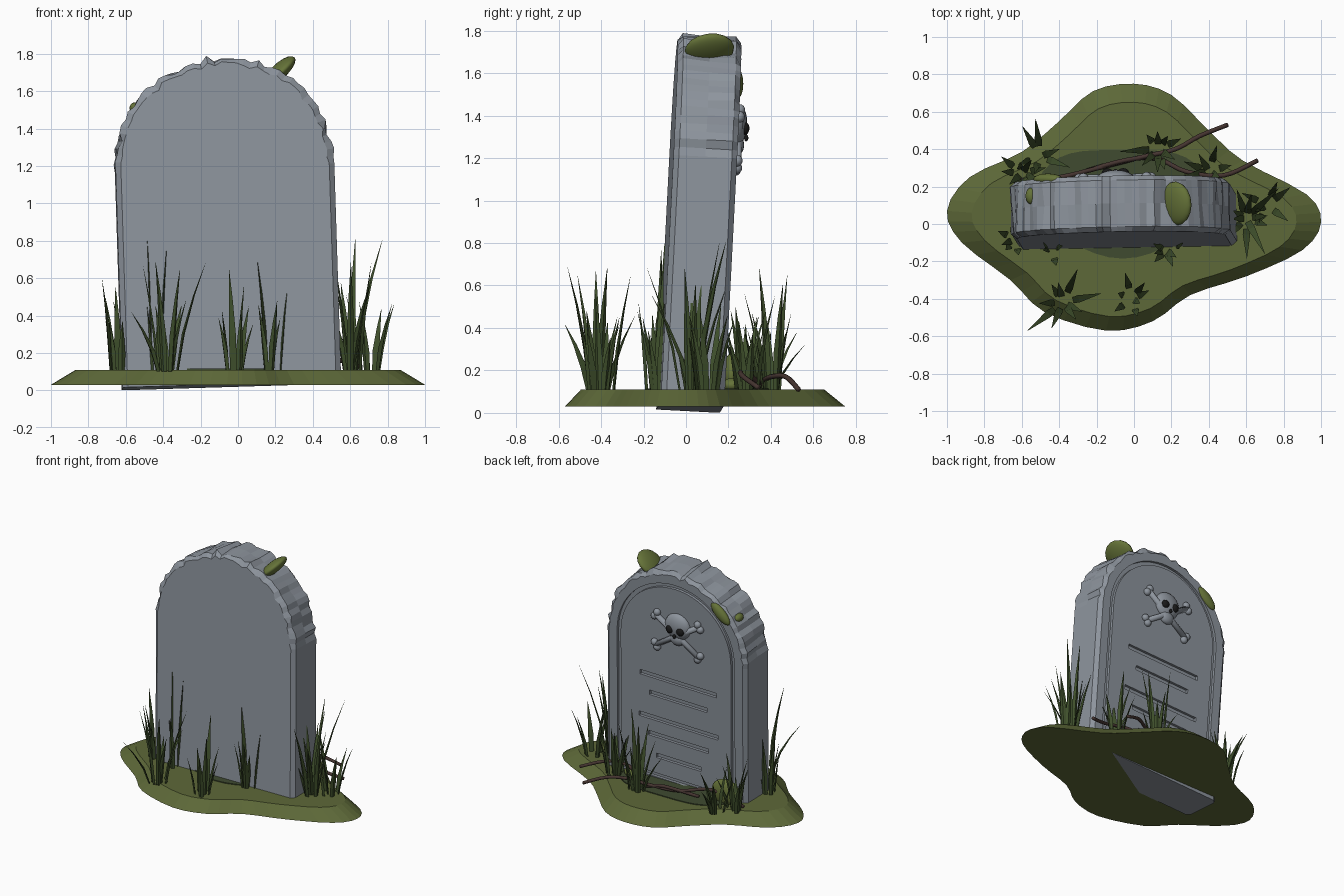
import bpy, bmesh, math, random
from mathutils import Matrix, Vector

if "Cube" in bpy.data.objects:
    bpy.data.objects.remove(bpy.data.objects["Cube"])

random.seed(7)
rad = math.radians


def material(name, rgb):
    m = bpy.data.materials.new(name)
    m.diffuse_color = (*rgb, 1)
    m.use_nodes = True
    m.node_tree.nodes["Principled BSDF"].inputs["Base Color"].default_value = m.diffuse_color
    return m


MOSS = material("moss", (0.13, 0.17, 0.04))
TURF = material("turf", (0.11, 0.14, 0.04))
SOIL = material("dark_turf", (0.05, 0.07, 0.03))
BLADE = material("grass", (0.05, 0.08, 0.025))
VINE = material("vine", (0.06, 0.035, 0.03))
DARK = material("dark", (0.01, 0.01, 0.01))
STONE = material("stone", (0.27, 0.30, 0.34))

# Everything carved on the stone shares its lean
LEAN = (Matrix.Translation((-0.035, 0.02, 0.026)) @ Matrix.Rotation(rad(1), 4, 'Z')
        @ Matrix.Rotation(rad(-3), 4, 'X') @ Matrix.Rotation(rad(-1.75), 4, 'Y'))


def finish(name, bm, mat=None, matrix=None, smooth=False):
    bmesh.ops.recalc_face_normals(bm, faces=bm.faces)
    me = bpy.data.meshes.new(name)
    bm.to_mesh(me)
    bm.free()
    ob = bpy.data.objects.new(name, me)
    bpy.context.collection.objects.link(ob)
    if mat:
        me.materials.append(mat)
    if matrix:
        ob.matrix_world = matrix
    if smooth:
        for p in me.polygons:
            p.use_smooth = True
    return ob


def loft(bm, rings, closed=False):
    """Bridge vertex rings; cap the ends, or close the loop of rings."""
    vs = [[bm.verts.new(p) for p in r] for r in rings]
    n, m = len(vs[0]), len(vs)
    for a in range(m if closed else m - 1):
        for i in range(n):
            j, b = (i + 1) % n, (a + 1) % m
            bm.faces.new((vs[a][i], vs[a][j], vs[b][j], vs[b][i]))
    if not closed:
        bm.faces.new(vs[0])
        bm.faces.new(vs[-1])


def arch(w, y, bottom, spring, n, jitter=None):
    pts = [(-w, y, bottom)]
    for i in range(n + 1):
        a = math.pi * (1 - i / n)
        r = w - (jitter[i] if jitter else 0)
        pts.append((r * math.cos(a), y, spring + r * math.sin(a)))
    return pts + [(w, y, bottom)]


def ellipsoid(name, loc, size, mat, rot=(0, 0, 0), base=Matrix()):
    bm = bmesh.new()
    bmesh.ops.create_uvsphere(bm, u_segments=16, v_segments=10, radius=1)
    m = Matrix.Translation(loc)
    for a, ax in zip(rot, 'XYZ'):
        m = m @ Matrix.Rotation(rad(a), 4, ax)
    return finish(name, bm, mat, base @ m @ Matrix.Diagonal((*size, 1)), True)


def box(bm, loc, size):
    bmesh.ops.create_cube(bm, size=1, matrix=Matrix.Translation(loc) @ Matrix.Diagonal((*size, 1)))


# Headstone: slab with a chipped arch
N = 46
chips = [random.uniform(-0.006, 0.016) for _ in range(N + 1)]
rings = []
for y, inset, wob in ((-0.15, 0.028, 0.006), (-0.125, 0, 0.014), (0.0, 0, 0.004),
                      (0.125, 0, 0.014), (0.15, 0.028, 0.006)):
    jit = [c + random.uniform(-wob, wob) for c in chips]
    jit[0] = jit[-1] = 0
    rings.append(arch(0.585 - inset, y, 0, 1.165, N, jit))
bm = bmesh.new()
loft(bm, rings)
stone = finish("headstone", bm, STONE, LEAN)

# Carved border groove and blank inscription slots
bm = bmesh.new()
loft(bm, [arch(w, y, b, 1.165, 32) for w, y, b in
          ((0.46, 0.13, 0.13), (0.49, 0.13, 0.10), (0.49, 0.2, 0.10), (0.46, 0.2, 0.13))], closed=True)
groove = finish("groove_cutter", bm, None, LEAN)
bm = bmesh.new()
for z, w in ((0.89, 0.64), (0.75, 0.48), (0.56, 0.66), (0.43, 0.5), (0.27, 0.37)):
    box(bm, (-0.02, 0.18, z), (w, 0.1, 0.035))
slots = finish("slot_cutter", bm, None, LEAN)
bpy.context.view_layer.objects.active = stone
for cutter in (groove, slots):
    cutter.hide_render = True
    mod = stone.modifiers.new("carve", 'BOOLEAN')
    mod.operation, mod.solver, mod.object = 'DIFFERENCE', 'EXACT', cutter
    bpy.ops.object.modifier_apply(modifier=mod.name)
    bpy.data.objects.remove(cutter)

# Skull and crossed bones relief
ellipsoid("skull", (-0.02, 0.15, 1.34), (0.105, 0.05, 0.1), STONE, base=LEAN)
ellipsoid("skull_jaw", (-0.02, 0.155, 1.245), (0.06, 0.035, 0.05), STONE, base=LEAN)
for s in (-1, 1):
    ellipsoid("eye_socket", (-0.02 + s * 0.043, 0.188, 1.325), (0.03, 0.022, 0.03), DARK, base=LEAN)
    a, b = Vector((-0.02 - s * 0.18, 0.158, 1.15)), Vector((-0.02 + s * 0.18, 0.158, 1.39))
    d = b - a
    bm = bmesh.new()
    bmesh.ops.create_cone(bm, cap_ends=True, segments=12, radius1=0.02, radius2=0.02, depth=d.length,
                          matrix=Matrix.Translation((a + b) / 2) @ d.to_track_quat('Z', 'Y').to_matrix().to_4x4())
    finish("crossed_bone", bm, STONE, LEAN, True)
    side = Vector((-d.z, 0, d.x)).normalized() * 0.02
    for end in (a, b):
        for k in (-1, 1):
            ellipsoid("bone_knob", end + side * k, (0.027, 0.025, 0.027), STONE, base=LEAN)
ellipsoid("nose_hole", (-0.02, 0.198, 1.282), (0.012, 0.01, 0.016), DARK, base=LEAN)

# Turf mound: wavy outline smoothed with a closed spline
ctrl = [(1, 0.01), (0.92, 0.16), (0.58, 0.34), (0.4, 0.5), (0.2, 0.69), (0, 0.75), (-0.22, 0.71),
        (-0.4, 0.55), (-0.6, 0.385), (-0.88, 0.25), (-1, 0.07), (-0.92, -0.1), (-0.66, -0.3),
        (-0.48, -0.47), (-0.15, -0.57), (0.1, -0.52), (0.3, -0.38), (0.6, -0.28), (0.9, -0.14)]


def spline(pts, steps, closed):
    pts = [Vector(p) for p in pts]
    n, out = len(pts), []
    get = (lambda i: pts[i % n]) if closed else (lambda i: pts[max(0, min(n - 1, i))])
    for i in range(n if closed else n - 1):
        p0, p1, p2, p3 = (get(i + k) for k in (-1, 0, 1, 2))
        for s in range(steps):
            t = s / steps
            out.append(0.5 * (2 * p1 + (p2 - p0) * t + (2 * p0 - 5 * p1 + 4 * p2 - p3) * t ** 2
                              + (3 * p1 - p0 - 3 * p2 + p3) * t ** 3))
    return out if closed else out + [pts[-1]]


edge = spline(ctrl, 3, True)
bm = bmesh.new()
loft(bm, [[(p.x * k, p.y * k, z) for p in edge] for k, z in ((1, 0.03), (0.868, 0.11))])
finish("turf_mound", bm, TURF)

# Darker worn patch around the foot of the stone
bm = bmesh.new()
patch = [(-0.06 + 0.48 * math.cos(a), 0.135 + (0.29 + 0.03 * math.sin(3 * a)) * math.sin(a))
         for a in (math.tau * i / 40 for i in range(40))]
loft(bm, [[(x, y, z) for x, y in patch] for z in (0.105, 0.116)])
finish("worn_patch", bm, SOIL)

# Moss cushions
ellipsoid("moss_top", (0.225, 0.11, 1.71), (0.105, 0.118, 0.04), MOSS, (8, -42, 0))
ellipsoid("moss_shoulder", (-0.46, 0.24, 1.55), (0.10, 0.03, 0.04), MOSS, (0, -42, 0))
ellipsoid("moss_chip", (-0.55, 0.15, 1.51), (0.03, 0.045, 0.03), MOSS, (0, -50, 0))
ellipsoid("moss_foot", (-0.49, 0.215, 0.18), (0.12, 0.045, 0.1), MOSS)
ellipsoid("moss_foot_small", (0.3, 0.22, 0.13), (0.06, 0.05, 0.035), MOSS)

# Creeping vines behind the stone
vines = ([(-0.65, 0.23, 0.12), (-0.4, 0.25, 0.19), (-0.15, 0.31, 0.14), (0.05, 0.36, 0.15),
          (0.22, 0.40, 0.17), (0.35, 0.47, 0.17), (0.5, 0.53, 0.11)],
         [(-0.3, 0.27, 0.12), (-0.05, 0.34, 0.16), (0.12, 0.35, 0.13), (0.28, 0.28, 0.2),
          (0.48, 0.26, 0.18), (0.66, 0.34, 0.12)])
for path in vines:
    bm = bmesh.new()
    pts = spline(path, 5, False)
    tubes = []
    for i, p in enumerate(pts):
        d = pts[min(i + 1, len(pts) - 1)] - pts[max(i - 1, 0)]
        q = d.to_track_quat('Z', 'Y')
        tubes.append([p + q @ Vector((0.012 * math.cos(math.tau * k / 8), 0.012 * math.sin(math.tau * k / 8), 0))
                      for k in range(8)])
    loft(bm, tubes)
    finish("vine", bm, VINE, None, True)

# Grass tufts: x, y, blade count, tallest blade, spread
tufts = [(-0.38, -0.42, 9, 0.6, 0.2), (-0.01, -0.40, 7, 0.55, 0.1), (0.17, -0.14, 8, 0.62, 0.12),
         (-0.63, -0.08, 8, 0.5, 0.1), (0.6, 0.03, 10, 0.72, 0.2), (0.71, 0.1, 6, 0.45, 0.13),
         (-0.6, 0.27, 9, 0.48, 0.1), (-0.5, 0.36, 6, 0.4, 0.15), (0.13, 0.4, 9, 0.6, 0.17),
         (0.40, 0.28, 8, 0.5, 0.12), (-0.44, -0.13, 4, 0.7, 0.06)]
for x, y, count, tall, spread in tufts:
    bm = bmesh.new()
    for i in range(count):
        a = math.tau * (i + random.random() * 0.7) / count
        out = Vector((math.cos(a), math.sin(a), 0))
        side = Vector((-out.y, out.x, 0))
        h = tall * random.uniform(0.45, 1)
        lean = spread * random.uniform(0.3, 1)
        root = Vector((x, y, 0.1)) + out * random.uniform(0.01, 0.06)
        rows = []
        for t, w in ((0, 0.016), (0.35, 0.020), (0.7, 0.011), (1, 0.0008)):
            c = root + out * lean * t ** 1.5 + Vector((0, 0, h * t))
            rows.append([c + side * w, c + out * w * 0.6, c - side * w])
        loft(bm, rows)
    finish("grass_tuft", bm, BLADE)
